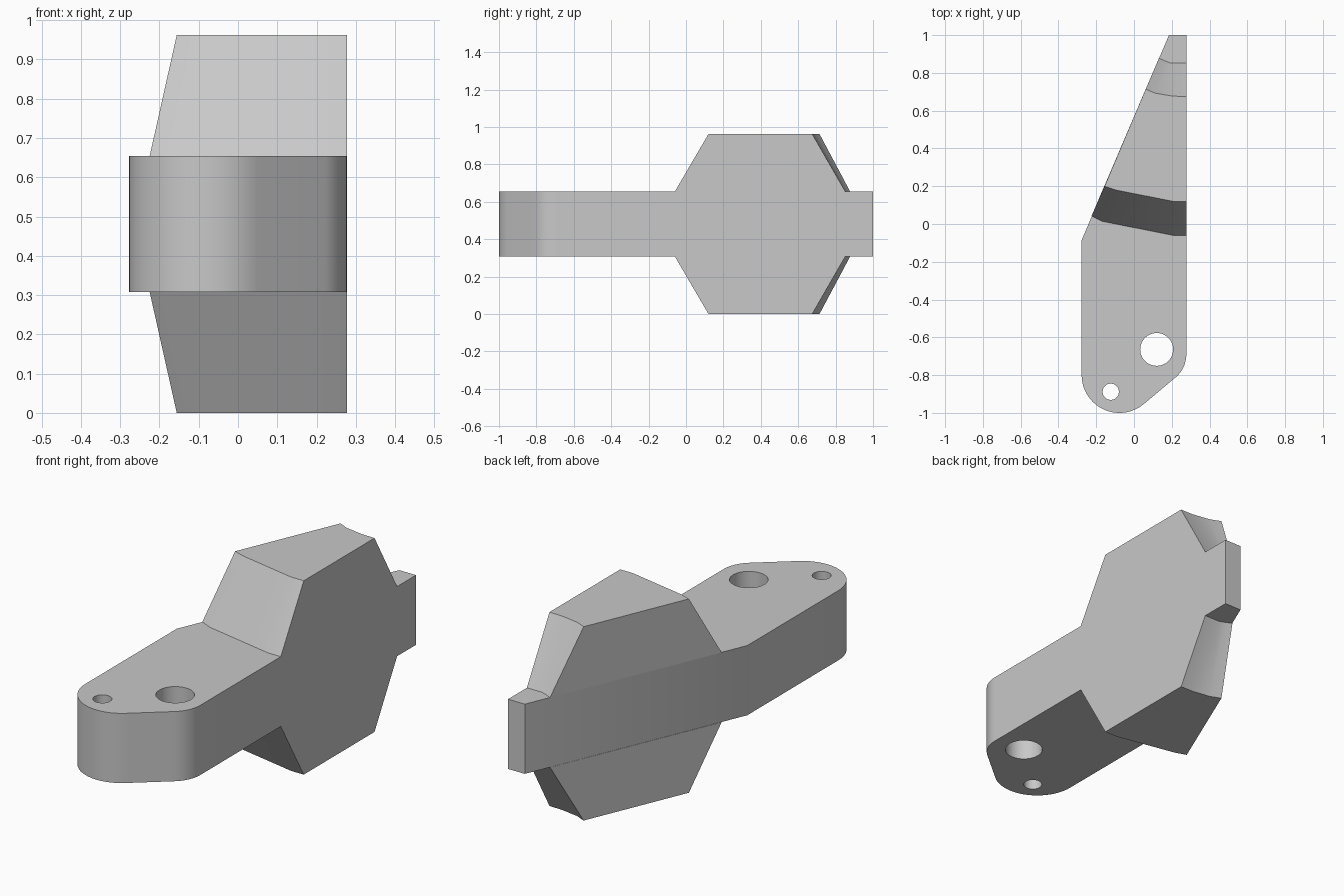
import bpy
import bmesh
import math
from mathutils import Vector

cube = bpy.data.objects.get("Cube")
if cube:
    bpy.data.objects.remove(cube, do_unlink=True)

MID, PLATE_HALF, BODY_HALF = 0.481, 0.173, 0.481

# Single plain grey
grey = bpy.data.materials.new("plain grey")
grey.use_nodes = True
colour = (0.58, 0.58, 0.58, 1)
grey.diffuse_color = colour
grey.node_tree.nodes["Principled BSDF"].inputs["Base Color"].default_value = colour


def finish(bm, name):
    bmesh.ops.recalc_face_normals(bm, faces=bm.faces[:])
    mesh = bpy.data.meshes.new(name)
    bm.to_mesh(mesh)
    bm.free()
    mesh.materials.append(grey)
    obj = bpy.data.objects.new(name, mesh)
    bpy.context.collection.objects.link(obj)
    bpy.ops.object.select_all(action="DESELECT")
    obj.select_set(True)
    bpy.context.view_layer.objects.active = obj
    bpy.ops.object.shade_smooth_by_angle(angle=math.radians(30))
    return obj


def arc(cx, cy, r, start, end, steps):
    angles = [math.radians(start + (end - start) * i / steps) for i in range(steps + 1)]
    return [(cx + r * math.cos(a), cy + r * math.sin(a)) for a in angles]


def add_loop(bm, points, z):
    verts = [bm.verts.new((x, y, z)) for x, y in points]
    return [bm.edges.new((v, verts[(i + 1) % len(verts)])) for i, v in enumerate(verts)]


# Flat arm: tapered tip, rounded end and two drilled holes
outline = [(0.277, 1), (0.185, 1), (-0.277, -0.085)]
outline += arc(-0.077, -0.8, 0.2, 180, 310, 26)
outline += arc(0.117, -0.69, 0.16, 310, 360, 12)
holes = [arc(0.12, -0.664, 0.087, 0, 360, 40)[:-1],
         arc(-0.123, -0.888, 0.043, 0, 360, 32)[:-1]]
bm = bmesh.new()
edges = []
for loop in [outline] + holes:
    edges += add_loop(bm, loop, MID - PLATE_HALF)
bmesh.ops.triangle_fill(bm, use_beauty=True, edges=edges, normal=(0, 0, 1))
extruded = bmesh.ops.extrude_face_region(bm, geom=bm.faces[:])
top = [g for g in extruded["geom"] if isinstance(g, bmesh.types.BMVert)]
bmesh.ops.translate(bm, verts=top, vec=Vector((0, 0, 2 * PLATE_HALF)))
finish(bm, "arm_plate")

# Wedge bodies: sections run along the front edge, then back along the rear edge
waist = [(-0.225, 0.042), (-0.167, 0.014), (0.207, -0.06), (0.277, -0.06),
         (0.277, 0.852), (0.193, 0.852), (0.162, 0.864), (0.132, 0.878)]
crown = [(-0.156, 0.2), (-0.098, 0.18), (0.207, 0.12), (0.277, 0.12),
         (0.277, 0.675), (0.204, 0.677), (0.114, 0.692), (0.062, 0.714)]
for name, side in (("upper_wedge", 1), ("lower_wedge", -1)):
    bm = bmesh.new()
    low = [bm.verts.new((x, y, MID + side * PLATE_HALF)) for x, y in waist]
    high = [bm.verts.new((x, y, MID + side * BODY_HALF)) for x, y in crown]
    for i in range(len(low)):
        j = (i + 1) % len(low)
        bm.faces.new((low[i], low[j], high[j], high[i]))
    bm.faces.new(low[::-1])
    bm.faces.new(high)
    finish(bm, name)
